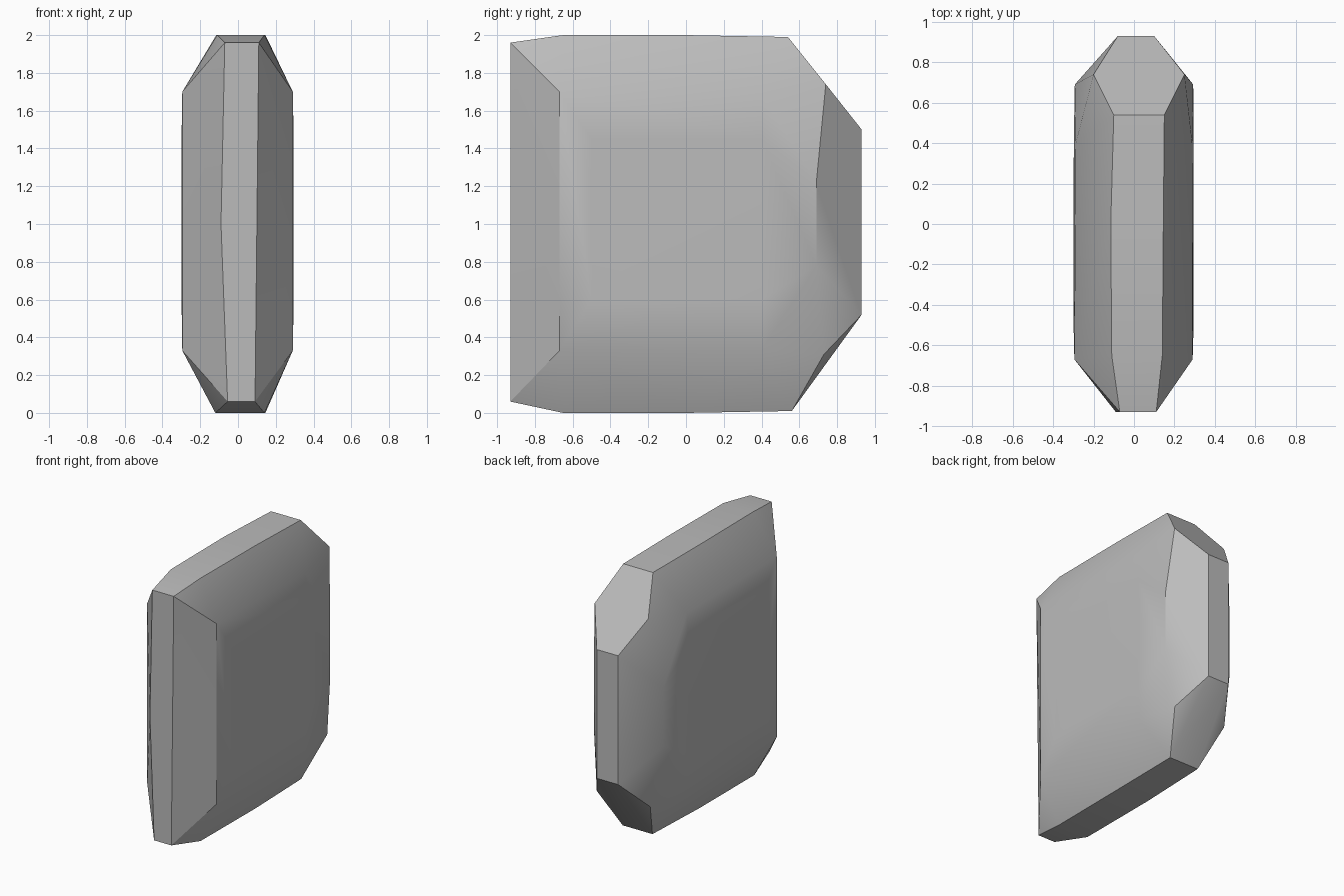
import bpy
import bmesh
from math import radians

cube = bpy.data.objects.get("Cube")
if cube:
    bpy.data.objects.remove(cube, do_unlink=True)

stone = bpy.data.materials.new("stone grey")
stone.use_nodes = True
grey = (0.5, 0.5, 0.5, 1)
stone.diffuse_color = grey
stone.node_tree.nodes["Principled BSDF"].inputs["Base Color"].default_value = grey

# Each row is one pair of corners: y, z, left-hand x, right-hand x
corners = [
    # narrow front face
    (-.93, .06, -.055, .09), (-.93, 1, -.09, .09), (-.93, 1.96, -.07, .11),
    # top and bottom strips
    (-.65, 2, -.11, .14), (0, 2, -.115, .145), (.54, 1.99, -.10, .15),
    (-.65, 0, -.12, .14), (0, 0, -.12, .145), (.56, .01, -.11, .14),
    # cut back corners and back face
    (.74, 1.74, -.20, .25), (.73, .31, -.21, .24),
    (.93, 1.5, -.08, .10), (.93, .52, -.08, .10),
    # rim of the broad sides
    (-.67, .33, -.295, .29), (-.67, 1.7, -.295, .29),
    (.69, .78, -.293, .293), (.69, 1.22, -.293, .293),
    (.4, 1.68, -.288, .288), (.4, .33, -.288, .288),
    # slightly swollen middle of the broad sides
    (-.5, .6, -.299, .295), (-.5, 1.45, -.299, .295),
    (.4, .6, -.298, .295), (.4, 1.45, -.298, .295),
]

# Wrap the corners in a faceted skin
bm = bmesh.new()
for y, z, x0, x1 in corners:
    for x in (x0, x1):
        bm.verts.new((x, y, z))
hull = bmesh.ops.convex_hull(bm, input=bm.verts)
loose = [v for v in bm.verts if not v.link_faces]
bmesh.ops.delete(bm, geom=loose, context="VERTS")
bmesh.ops.dissolve_limit(bm, angle_limit=radians(0.3),
                         verts=bm.verts, edges=bm.edges)
bmesh.ops.recalc_face_normals(bm, faces=bm.faces)

mesh = bpy.data.meshes.new("stone_block")
bm.to_mesh(mesh)
bm.free()
mesh.materials.append(stone)
block = bpy.data.objects.new("stone_block", mesh)
bpy.context.collection.objects.link(block)

# Soften the broad sides, keep the cut edges crisp
bpy.ops.object.select_all(action="DESELECT")
block.select_set(True)
bpy.context.view_layer.objects.active = block
bpy.ops.object.shade_smooth_by_angle(angle=radians(30))
